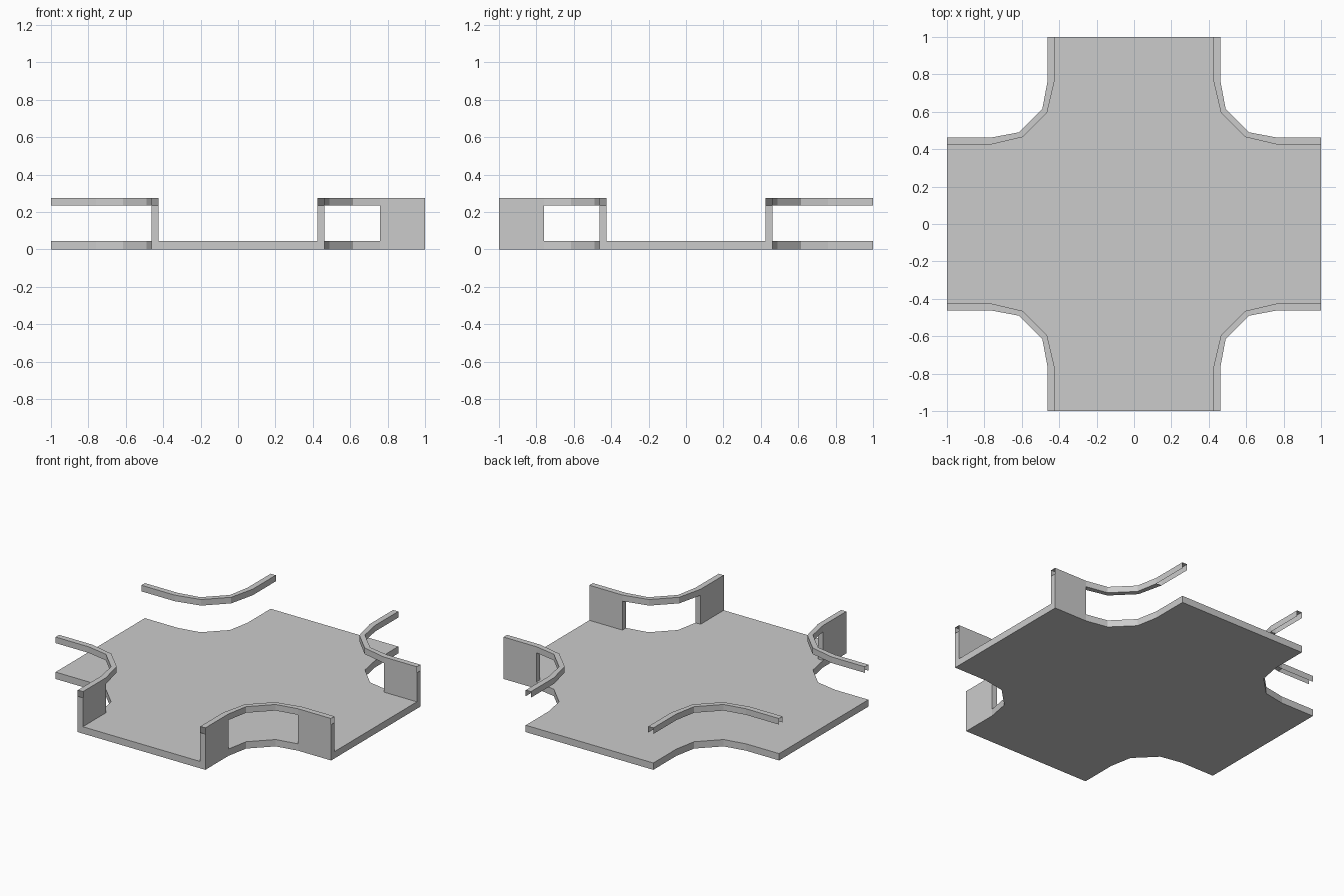
import bpy, bmesh

if "Cube" in bpy.data.objects:
    bpy.data.objects.remove(bpy.data.objects["Cube"])

# Corner wall plan for the +x +y quadrant: edge facing outwards, edge facing the room
OUTER = [(0.463, 1.0), (0.463, 0.76), (0.49, 0.616), (0.616, 0.49), (0.76, 0.463), (1.0, 0.463)]
INNER = [(0.426, 1.0), (0.426, 0.76), (0.465, 0.594), (0.594, 0.465), (0.76, 0.426), (1.0, 0.426)]
FLOOR_TOP, RAIL_BOTTOM, RAIL_TOP = 0.045, 0.235, 0.275


def finish(name, bm):
    bmesh.ops.recalc_face_normals(bm, faces=bm.faces)
    mesh = bpy.data.meshes.new(name)
    bm.to_mesh(mesh)
    bm.free()
    obj = bpy.data.objects.new(name, mesh)
    bpy.context.collection.objects.link(obj)
    return obj


def floor():
    # Cross-shaped slab: the quadrant outline repeated round the centre
    pts = []
    for sx, sy in ((1, 1), (1, -1), (-1, -1), (-1, 1)):
        quad = [(x * sx, y * sy) for x, y in OUTER]
        pts += quad if sx * sy > 0 else quad[::-1]
    bm = bmesh.new()
    face = bm.faces.new([bm.verts.new((x, y, 0)) for x, y in pts])
    top = bmesh.ops.extrude_face_region(bm, geom=[face])["geom"]
    bmesh.ops.translate(bm, vec=(0, 0, FLOOR_TOP),
                        verts=[v for v in top if isinstance(v, bmesh.types.BMVert)])
    finish("floor", bm)


def ring(bm, i, sx, sy, z0, z1):
    # Four-point cross-section of the wall at plan point i
    (ox, oy), (ix, iy) = OUTER[i], INNER[i]
    return [bm.verts.new((x * sx, y * sy, z))
            for x, y, z in ((ox, oy, z0), (ox, oy, z1), (ix, iy, z1), (ix, iy, z0))]


def rail(name, sx, sy):
    # Hollow-ended rail; the underside only closes the curved part
    bm = bmesh.new()
    rings = [ring(bm, i, sx, sy, RAIL_BOTTOM, RAIL_TOP) for i in range(6)]
    for i in range(5):
        a, b = rings[i], rings[i + 1]
        for k in range(4 if 0 < i < 4 else 3):
            n = (k + 1) % 4
            bm.faces.new((a[k], a[n], b[n], b[k]))
    finish(name, bm)


def panel(name, i, sx, sy):
    # Wall panel between floor and rail on a straight stretch
    bm = bmesh.new()
    a = ring(bm, i, sx, sy, FLOOR_TOP, RAIL_BOTTOM)
    b = ring(bm, i + 1, sx, sy, FLOOR_TOP, RAIL_BOTTOM)
    bm.faces.new(a)
    bm.faces.new(b)
    bm.faces.new((a[0], a[1], b[1], b[0]))
    bm.faces.new((a[2], a[3], b[3], b[2]))
    finish(name, bm)


floor()
for sx, sx_name in ((1, "right"), (-1, "left")):
    for sy, sy_name in ((1, "back"), (-1, "front")):
        corner = f"{sy_name}_{sx_name}"
        rail(f"{corner}_rail", sx, sy)
        # Panels stand only on the front arm and the right arm
        if sy < 0:
            panel(f"{corner}_front_arm_panel", 0, sx, sy)
        if sx > 0:
            panel(f"{corner}_right_arm_panel", 4, sx, sy)
